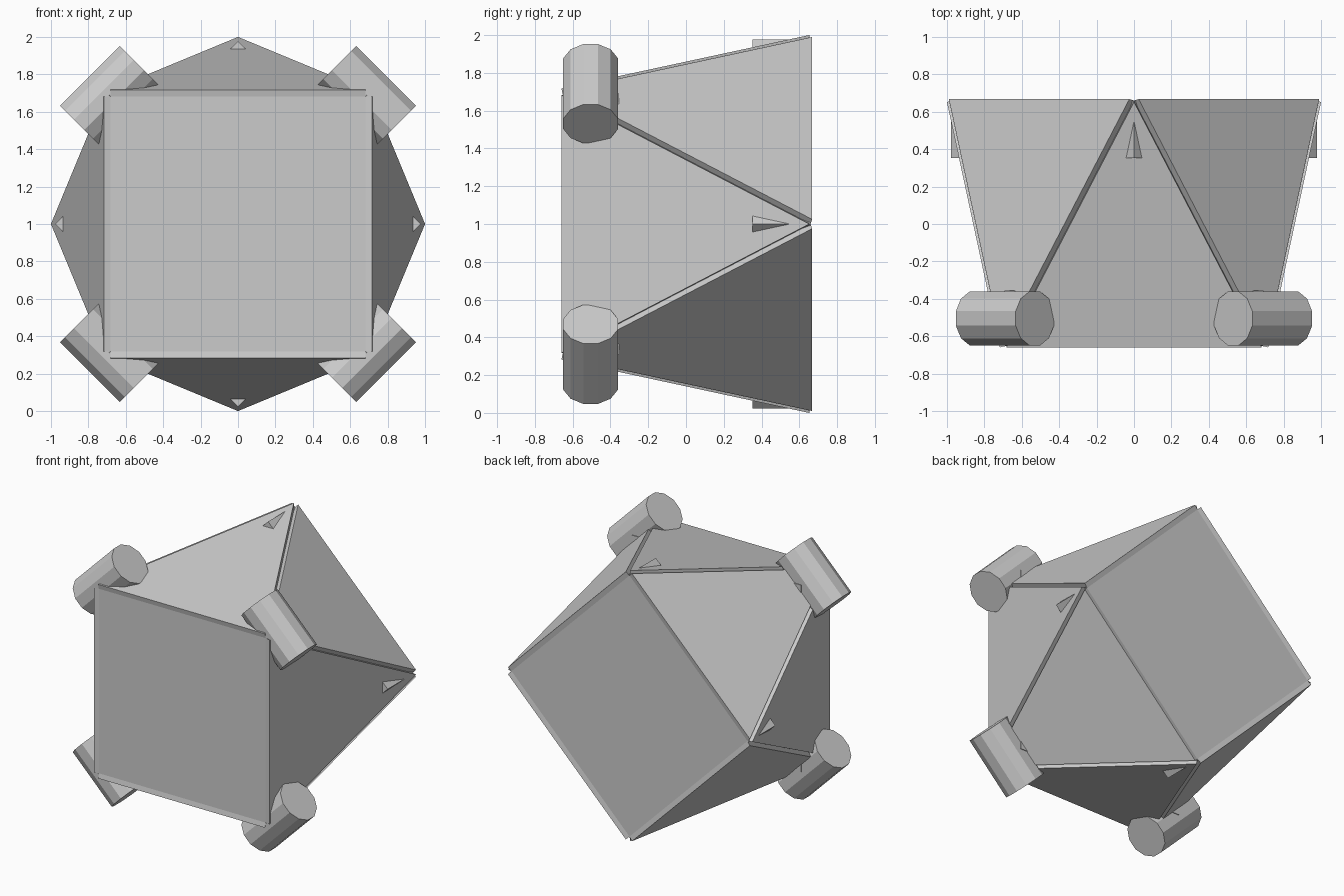
import bpy, bmesh
from math import cos, sin, pi
from mathutils import Vector, Matrix

if "Cube" in bpy.data.objects:
    bpy.data.objects.remove(bpy.data.objects["Cube"])

R, T = 0.965, 0.036          # corner radius, panel thickness
Y0, Y1 = -0.652, 0.66        # front and back square planes
C = Vector((0, 0, 1))


def ring(r, y, start):
    return [C + Vector((r * cos(start + i * pi / 2), y, r * sin(start + i * pi / 2))) for i in range(4)]


def make(name, verts, faces):
    me = bpy.data.meshes.new(name)
    me.from_pydata(verts, [], faces)
    bm = bmesh.new()
    bm.from_mesh(me)
    bmesh.ops.recalc_face_normals(bm, faces=bm.faces)
    bm.to_mesh(me)
    bm.free()
    ob = bpy.data.objects.new(name, me)
    bpy.context.collection.objects.link(ob)
    return ob


def prism(name, a, b):
    n = len(a)
    sides = [(i, (i + 1) % n, n + (i + 1) % n, n + i) for i in range(n)]
    return make(name, a + b, [tuple(range(n)), tuple(range(n, 2 * n))] + sides)


# twisted core: upright square in front, diamond at the back
front, back = ring(R, Y0, pi / 4), ring(R, Y1, 0)
tris = []
for i in range(4):
    j = (i + 1) % 4
    tris.append((i, j, 4 + j))
    tris.append((4 + i, 4 + j, i))
make("core", front + back, [(0, 1, 2, 3), (4, 5, 6, 7)] + tris)

# raised triangular panels
allv = front + back
for k, t in enumerate(tris):
    p = [allv[i] for i in t]
    n = (p[1] - p[0]).cross(p[2] - p[0]).normalized()
    if n.dot(p[0] - C) < 0:
        n = -n
    prism(f"triangle_panel_{k}", p, [v + n * T for v in p])

# inner slabs whose corners poke through the panels
prism("front_slab", ring(0.978, Y0 + 0.002, pi / 4), ring(0.978, -0.355, pi / 4))
prism("back_slab", ring(0.978, 0.352, 0), ring(0.978, Y1 - 0.002, 0))

# corner cylinders lying across the four front corners
for k in range(4):
    a = pi / 4 + k * pi / 2
    rad = Vector((cos(a), 0, sin(a)))
    tan = Vector((-sin(a), 0, cos(a)))
    mid = C + rad * 0.976 + Vector((0, -0.505, 0))
    circ = [mid + 0.15 * (rad * cos(q) + Vector((0, sin(q), 0)))
            for q in [(i + 0.5) * pi / 6 for i in range(12)]]
    prism(f"corner_cylinder_{k}", [v - tan * 0.226 for v in circ], [v + tan * 0.226 for v in circ])
